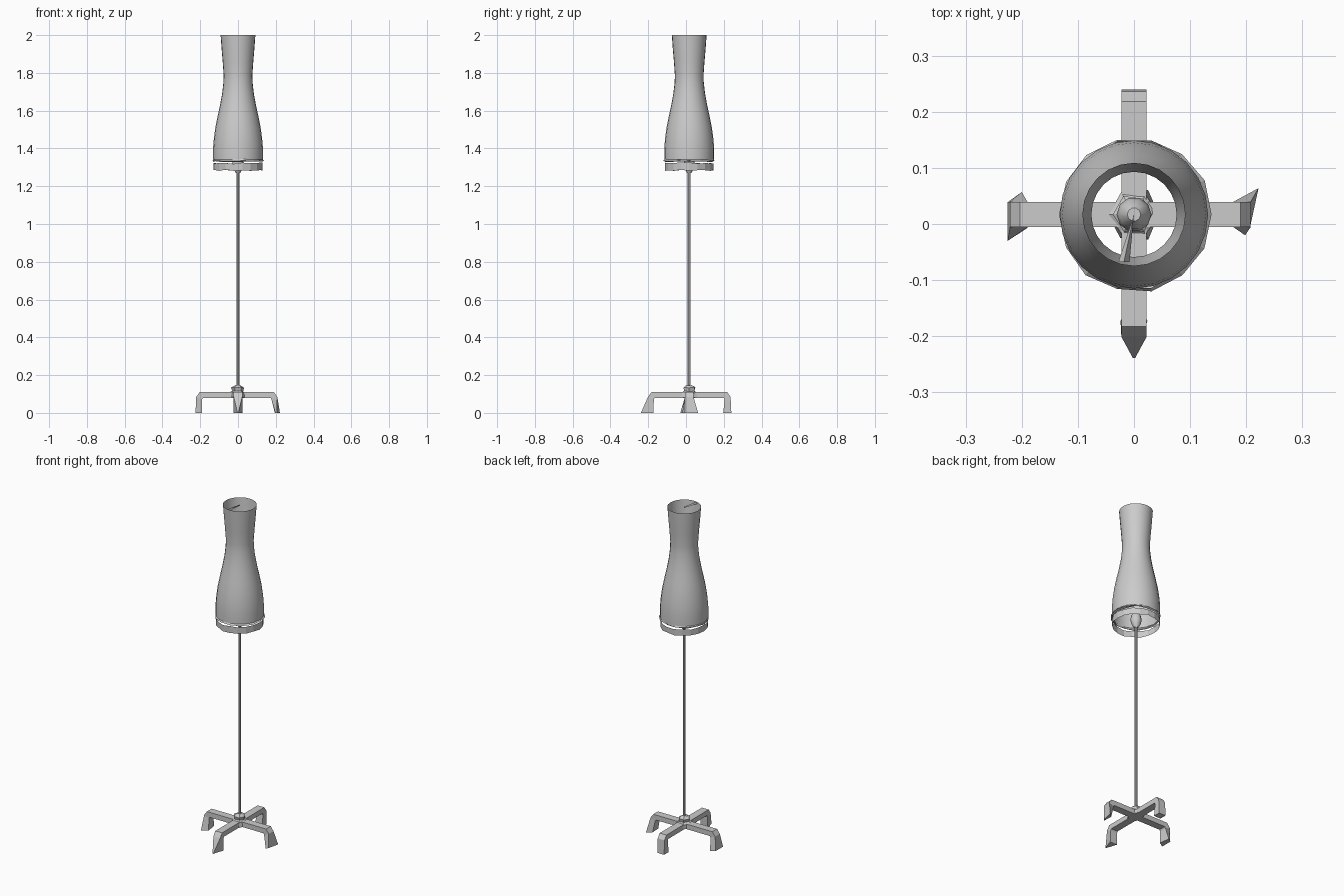
import bpy, math, random
from mathutils import Vector

if "Cube" in bpy.data.objects:
    bpy.data.objects.remove(bpy.data.objects["Cube"])

random.seed(4)
CY = 0.017  # lamp axis offset in y


def make(name, verts, faces, smooth=False):
    me = bpy.data.meshes.new(name)
    me.from_pydata(verts, [], faces)
    me.update()
    ob = bpy.data.objects.new(name, me)
    bpy.context.collection.objects.link(ob)
    if smooth:
        bpy.ops.object.select_all(action='DESELECT')
        ob.select_set(True)
        bpy.context.view_layer.objects.active = ob
        bpy.ops.object.shade_smooth_by_angle(angle=math.radians(40))
    return ob


def lathe(name, profile, n, smooth=False, caps=False, jr=0.0, jz=0.0):
    """Revolve (radius, z) points round the lamp axis; jr and jz roughen it."""
    verts, faces = [], []
    for r, z in profile:
        for i in range(n):
            a = math.tau * i / n
            q = r + random.uniform(-jr, jr)
            verts.append((q * math.cos(a), CY + q * math.sin(a),
                          z + random.uniform(-jz, jz)))
    for k in range(len(profile) - 1):
        for i in range(n):
            j = (i + 1) % n
            faces.append((k*n + i, k*n + j, (k+1)*n + j, (k+1)*n + i))
    if caps:
        faces.append(tuple(reversed(range(n))))
        faces.append(tuple(range((len(profile) - 1) * n, len(profile) * n)))
    return make(name, verts, faces, smooth)


# Flared shade, open at both ends
lathe("shade", [(0.132, 1.342), (0.132, 1.40), (0.128, 1.45), (0.12, 1.51),
                (0.108, 1.57), (0.095, 1.63), (0.084, 1.69), (0.077, 1.75),
                (0.076, 1.79), (0.081, 1.86), (0.087, 1.93), (0.092, 2.0)],
      24, smooth=True)

# Lower shade band and the ragged trim above it
lathe("shade_band", [(0.13, 1.285), (0.131, 1.322)], 18, jz=0.004)
lathe("shade_trim", [(0.13, 1.330), (0.138, 1.335), (0.131, 1.342)],
      14, jr=0.005, jz=0.003)

# Pole, bulb with socket
lathe("pole", [(0.008, 0.12), (0.008, 1.32)], 8, smooth=True, caps=True)
lathe("bulb", [(0.012, 1.27), (0.026, 1.295), (0.031, 1.32), (0.026, 1.345),
               (0.012, 1.365)], 10, smooth=True, caps=True)

# Single spoke across the shade top
a, b = Vector((0, CY, 1.995)), Vector((-0.018, -0.068, 1.995))
make("shade_spoke",
     [a + Vector((0, 0, -0.003)), a + Vector((0, 0, 0.004)),
      b + Vector((-0.010, 0, -0.003)), b + Vector((0.010, 0, -0.003)),
      b + Vector((0, 0, 0.004))],
     [(0, 2, 3), (0, 1, 4, 2), (0, 3, 4, 1), (2, 4, 3)])

# Faceted hub
lathe("hub", [(0.048, 0.082), (0.043, 0.108), (0.028, 0.115), (0.035, 0.135),
              (0.014, 0.146)], 6, caps=True, jr=0.004, jz=0.003)


def leg(name, direction, reach, foot):
    """Flat bar running out from the hub, bent down to a four-corner foot.
    foot: (out, side) corners in order outer-left, outer-right, inner-right, inner-left."""
    d = Vector(direction)
    s = Vector((-d.y, d.x, 0))
    h = 0.0225

    def p(u, v, z):
        return Vector((0, CY, z)) + d * u + s * v

    sections = [[(0, 0.11), (0, 0.08)],
                [(reach - 0.022, 0.11), (reach - 0.04, 0.08)],
                [(reach - 0.004, 0.085), (reach - 0.035, 0.072)]]
    verts = []
    for (ou, oz), (iu, iz) in sections:
        verts += [p(ou, h, oz), p(ou, -h, oz), p(iu, -h, iz), p(iu, h, iz)]
    verts += [p(u, v, 0) for u, v in foot]
    faces = [(0, 1, 2, 3), (15, 14, 13, 12)]
    for k in range(3):
        for i in range(4):
            j = (i + 1) % 4
            faces.append((k*4 + i, k*4 + 4 + i, k*4 + 4 + j, k*4 + j))
    make(name, verts, faces)


# Four legs with their differently flared feet
leg("left_leg", (-1, 0, 0), 0.225,
    [(0.225, 0.047), (0.225, -0.022), (0.20, -0.04), (0.19, 0.024)])
leg("right_leg", (1, 0, 0), 0.212,
    [(0.222, 0.047), (0.207, -0.022), (0.198, -0.037), (0.195, 0.022)])
leg("back_leg", (0, 1, 0), 0.223,
    [(0.223, 0.0225), (0.223, -0.0225), (0.18, -0.0225), (0.18, 0.0225)])
leg("front_leg", (0, -1, 0), 0.222,
    [(0.256, 0.002), (0.256, -0.002), (0.19, -0.024), (0.19, 0.024)])
